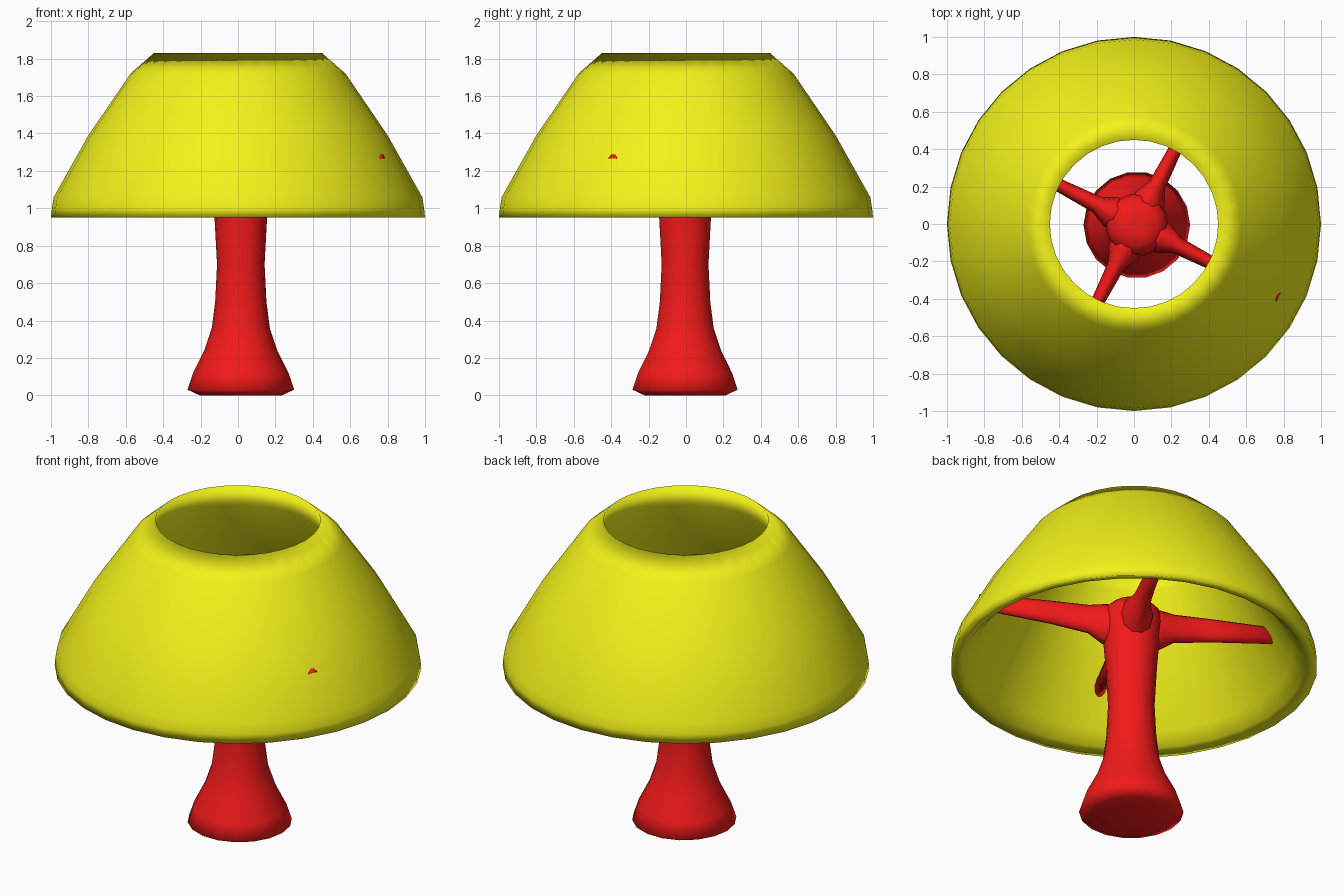
import bpy, bmesh
from math import cos, sin, pi, radians

if "Cube" in bpy.data.objects:
    bpy.data.objects.remove(bpy.data.objects["Cube"])

CENTRE = (0.015, -0.005)   # the stand sits slightly off centre


def material(name, rgb):
    m = bpy.data.materials.new(name)
    m.diffuse_color = (*rgb, 1)
    m.use_nodes = True
    m.node_tree.nodes["Principled BSDF"].inputs["Base Color"].default_value = m.diffuse_color
    return m


def loft(name, rings, mat, closed=False, caps=False):
    """Skin a list of equal-sized point rings with quads."""
    bm = bmesh.new()
    loops = [[bm.verts.new(p) for p in ring] for ring in rings]
    pairs = list(zip(loops, loops[1:]))
    if closed:
        pairs.append((loops[-1], loops[0]))
    for a, b in pairs:
        n = len(a)
        for i in range(n):
            j = (i + 1) % n
            bm.faces.new((a[i], a[j], b[j], b[i]))
    if caps:
        bm.faces.new(loops[0])
        bm.faces.new(loops[-1])
    bmesh.ops.recalc_face_normals(bm, faces=bm.faces)
    for f in bm.faces:
        f.smooth = True
    me = bpy.data.meshes.new(name)
    bm.to_mesh(me)
    bm.free()
    me.materials.append(mat)
    ob = bpy.data.objects.new(name, me)
    bpy.context.collection.objects.link(ob)
    return ob


def circle(r, z, n, c=(0, 0)):
    return [(c[0] + r * cos(2 * pi * i / n), c[1] + r * sin(2 * pi * i / n), z)
            for i in range(n)]


yellow = material("yellow", (0.9, 0.9, 0.01))
red = material("red", (0.9, 0.01, 0.01))

# Lampshade: thick shell with sharp rims, outer wall up then inner wall down
shade = [(1.0, 0.95), (0.995, 1.0), (0.985, 1.06), (0.80, 1.39), (0.575, 1.72), (0.45, 1.83),
         (0.475, 1.70), (0.68, 1.36), (0.87, 1.04), (0.93, 0.97)]
loft("lampshade", [circle(r, z, 32) for r, z in shade], yellow, closed=True)

# Stand: flared foot, slim column, rounded top
stand = [(0.22, 0.0), (0.285, 0.03), (0.255, 0.12), (0.195, 0.24), (0.155, 0.36),
         (0.137, 0.50), (0.127, 0.70), (0.14, 0.94), (0.153, 1.10), (0.168, 1.20),
         (0.158, 1.28), (0.11, 1.325), (0.05, 1.335)]
loft("stand", [circle(r, z, 18, CENTRE) for r, z in stand], red, caps=True)

# Arms: four tapering spokes holding the shade (distance, half width, bottom, top)
sections = [(0.05, 0.10, 1.04, 1.32), (0.16, 0.085, 1.08, 1.31), (0.24, 0.047, 1.13, 1.30),
            (0.45, 0.036, 1.16, 1.30), (0.85, 0.03, 1.20, 1.29)]
for k in range(4):
    a = radians(-27 + 90 * k)
    rings = []
    for d, w, lo, hi in sections:
        ring = []
        for i in range(10):
            t = 2 * pi * i / 10
            s = w * cos(t)
            ring.append((CENTRE[0] + d * cos(a) - s * sin(a),
                         CENTRE[1] + d * sin(a) + s * cos(a),
                         (lo + hi) / 2 + (hi - lo) / 2 * sin(t)))
        rings.append(ring)
    loft(f"shade_arm_{k + 1}", rings, red, caps=True)
